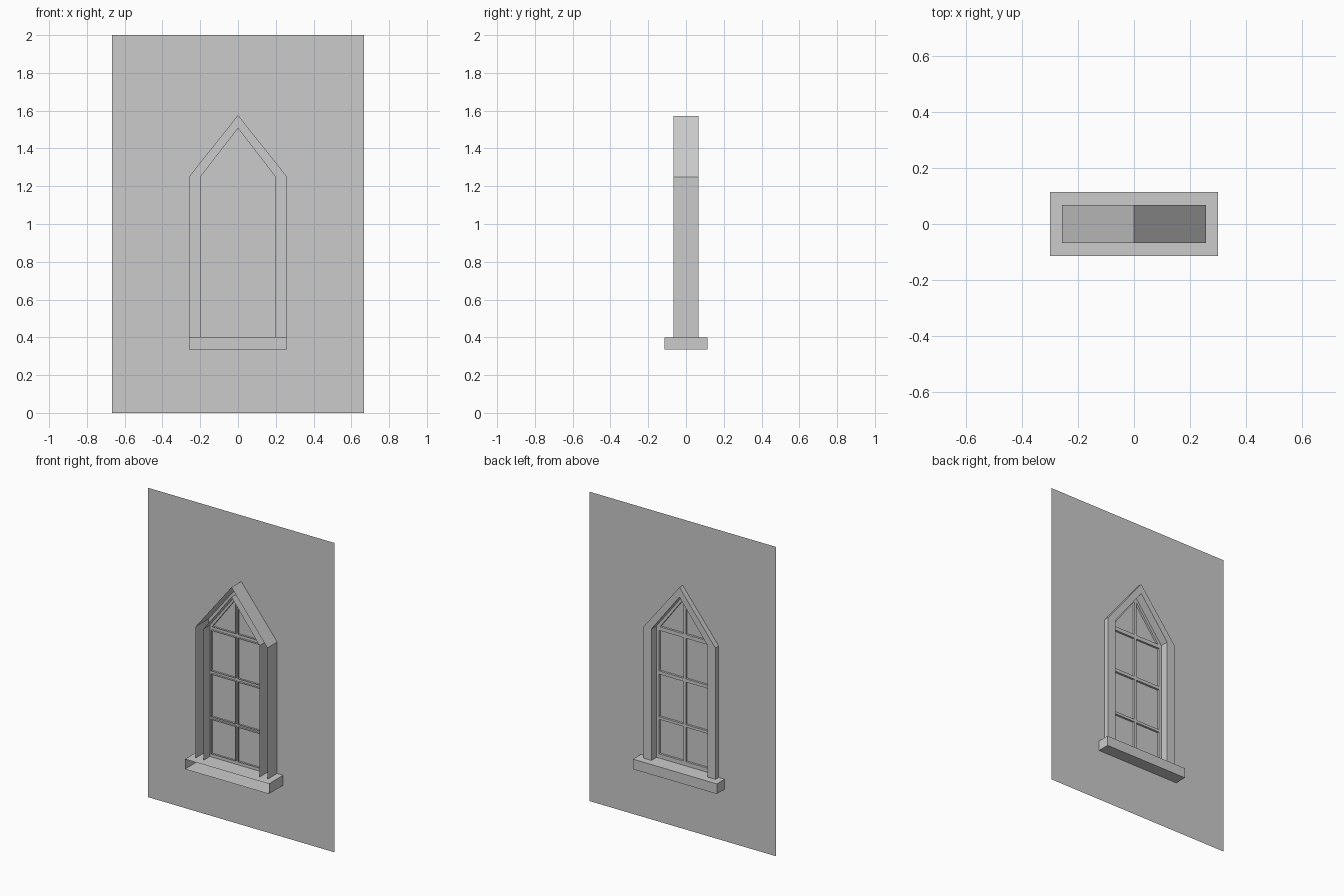
import bpy, bmesh

if "Cube" in bpy.data.objects:
    bpy.data.objects.remove(bpy.data.objects["Cube"])


def shell(name, loops, y_back, y_front=None):
    """Flat sheet at y_back from (x, z) loops (first is the rim, rest are holes).
    With y_front, side walls run forward and the front stays open."""
    bm = bmesh.new()
    edges, rings = [], []
    for loop in loops:
        ring = [bm.verts.new((x, y_back, z)) for x, z in loop]
        rings.append(ring)
        edges += [bm.edges.new((a, b)) for a, b in zip(ring, ring[1:] + ring[:1])]
    bmesh.ops.triangle_fill(bm, edges=edges, use_beauty=True, normal=(0, 1, 0))
    if y_front is not None:
        for ring in rings:
            front = [bm.verts.new((v.co.x, y_front, v.co.z)) for v in ring]
            for i in range(len(ring)):
                j = (i + 1) % len(ring)
                bm.faces.new((ring[i], ring[j], front[j], front[i]))
    bmesh.ops.recalc_face_normals(bm, faces=bm.faces)
    mesh = bpy.data.meshes.new(name)
    bm.to_mesh(mesh)
    bm.free()
    obj = bpy.data.objects.new(name, mesh)
    bpy.context.collection.objects.link(obj)
    return obj


def rect(x0, x1, z0, z1):
    return [(x0, z0), (x1, z0), (x1, z1), (x0, z1)]


def gable(half, bottom, shoulder, apex):
    return [(-half, bottom), (-half, shoulder), (0, apex), (half, shoulder), (half, bottom)]


SILL_Z, SILL_TOP, SHOULDER = 0.335, 0.40, 1.25
OUTER, INNER = 0.257, 0.201
APEX_OUT, APEX_IN = 1.573, 1.51

# Wall sheet with the window opening
shell("wall", [rect(-0.6667, 0.6667, 0, 2), gable(OUTER, SILL_Z, SHOULDER, APEX_OUT)], 0.0333)

# Sill, open at the front
shell("sill", [rect(-0.30, 0.30, SILL_Z, SILL_TOP)], 0.1133, -0.1133)

# Pointed frame running up one side and down the other
outer = gable(OUTER, SILL_TOP, SHOULDER, APEX_OUT)
inner = gable(INNER, SILL_TOP, SHOULDER, APEX_IN)
shell("frame", [outer + inner[::-1]], 0.067, -0.067)

# Sash with six square panes and two triangular ones
panes = []
for s in (-1, 1):
    for z0, z1 in ((0.427, 0.650), (0.667, 0.942), (0.963, 1.225)):
        panes.append(rect(s * 0.008, s * 0.184, z0, z1))
    panes.append([(s * 0.008, SHOULDER), (s * 0.177, SHOULDER), (s * 0.008, 1.473)])
shell("sash", [inner] + panes, 0.0133, -0.0133)

# Glass
shell("glass", [inner], 0.0)
